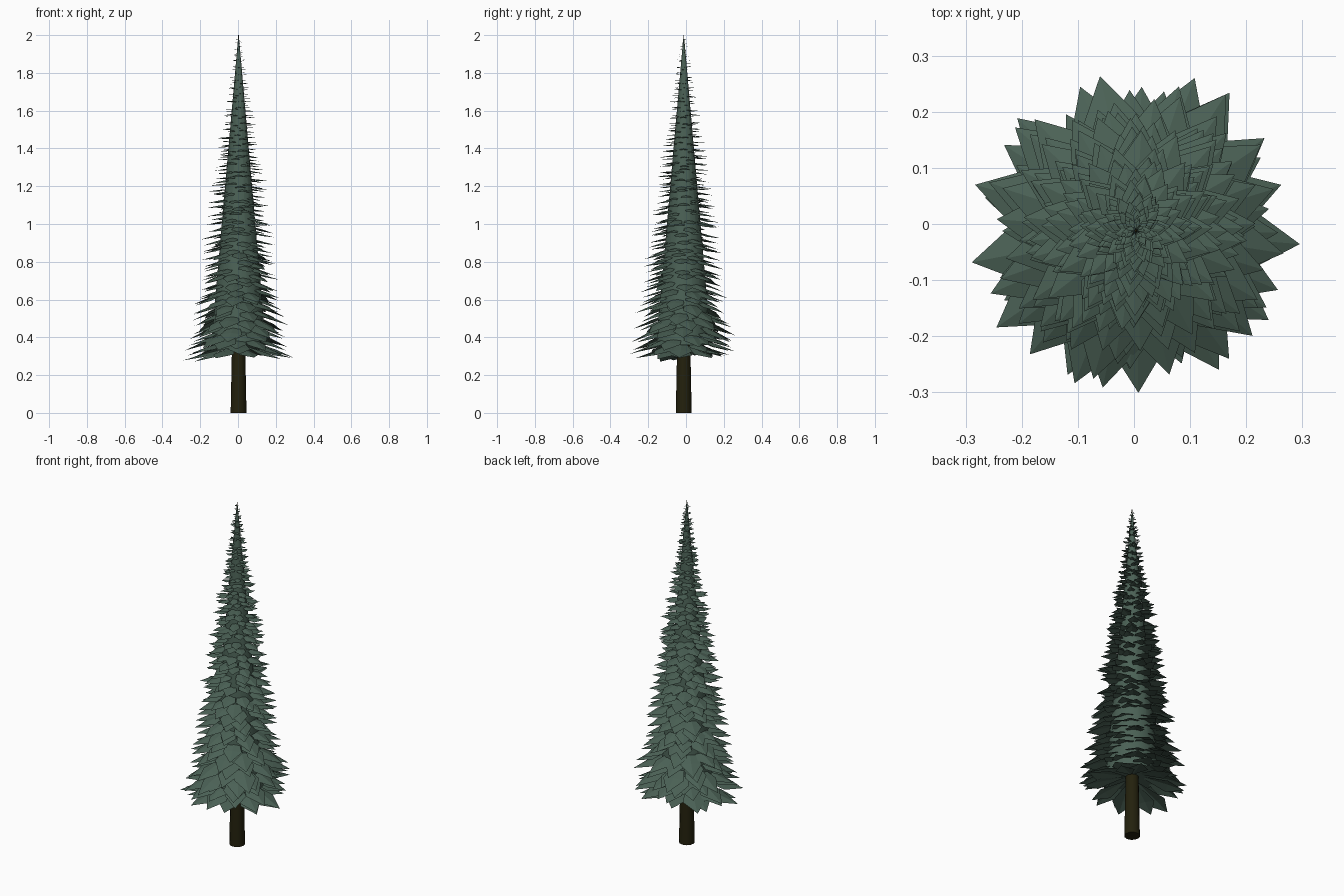
import bpy, bmesh, math, random

if "Cube" in bpy.data.objects:
    bpy.data.objects.remove(bpy.data.objects["Cube"])

random.seed(7)
AX, AY = 0.003, -0.012          # trunk axis


def material(name, rgb):
    m = bpy.data.materials.new(name)
    m.diffuse_color = (*rgb, 1)
    m.use_nodes = True
    m.node_tree.nodes["Principled BSDF"].inputs["Base Color"].default_value = m.diffuse_color
    return m


needle_green = material("needle green", (0.070, 0.120, 0.092))
bark_brown = material("dark bark", (0.017, 0.015, 0.004))


def cone(name, z0, z1, r0, r1, sides, mat):
    bpy.ops.mesh.primitive_cone_add(vertices=sides, radius1=r0, radius2=r1,
                                    depth=z1 - z0, location=(AX, AY, (z0 + z1) / 2))
    ob = bpy.context.object
    ob.name = name
    ob.data.materials.append(mat)
    bpy.ops.object.shade_smooth_by_angle(angle=math.radians(40))
    return ob


def lerp_table(table, z):
    for (za, a), (zb, b) in zip(table, table[1:]):
        if z <= zb:
            return a + (b - a) * max(0, z - za) / (zb - za)
    return table[-1][1]


# Trunk and the dense inner foliage
cone("trunk", 0, 2.0, 0.042, 0.002, 12, bark_brown)
cone("inner_foliage", 0.36, 1.98, 0.145, 0.003, 16, needle_green)

# Branch reach and droop by height
REACH = [(0.34, 0.295), (0.5, 0.285), (0.65, 0.25), (0.8, 0.22), (1.0, 0.19),
         (1.2, 0.16), (1.4, 0.125), (1.6, 0.085), (1.8, 0.05), (1.97, 0.018)]
DROOP = [(0.34, 0.27), (0.55, 0.42), (0.8, 0.30), (1.2, 0.15), (1.6, 0.05), (1.97, -0.1)]


def add_branch(bm, z, angle, reach, droop):
    """One pointed leaf-shaped branch with a soft central ridge."""
    ca, sa = math.cos(angle), math.sin(angle)
    half, fold = 0.21 * reach, 0.045 * reach

    def pt(t, side):
        r, w = reach * t, side * half
        drop = droop * reach * t ** 1.3 + abs(side) * fold
        return bm.verts.new((AX + ca * r - sa * w, AY + sa * r + ca * w, z - drop))

    root, mid, tip = pt(0.12, 0), pt(0.68, 0), pt(1, 0)
    left, right = pt(0.66, 1), pt(0.66, -1)
    for f in ((root, right, mid), (right, tip, mid), (root, mid, left), (mid, tip, left)):
        bm.faces.new(f)


# Tiers of branches
bm = bmesh.new()
TIERS, PER_TIER = 46, 10
for i in range(TIERS):
    z = 0.365 + (1.965 - 0.365) * i / (TIERS - 1)
    for k in range(PER_TIER):
        angle = 2 * math.pi * k / PER_TIER + i * 2.4 + random.uniform(-0.2, 0.2)
        zz = z + random.uniform(-0.012, 0.012)
        reach = lerp_table(REACH, zz) * random.uniform(0.84, 1.04)
        add_branch(bm, zz, angle, reach, lerp_table(DROOP, zz) + random.uniform(-0.06, 0.06))
mesh = bpy.data.meshes.new("branches")
bm.to_mesh(mesh)
bm.free()
mesh.materials.append(needle_green)
branches = bpy.data.objects.new("branches", mesh)
bpy.context.collection.objects.link(branches)
